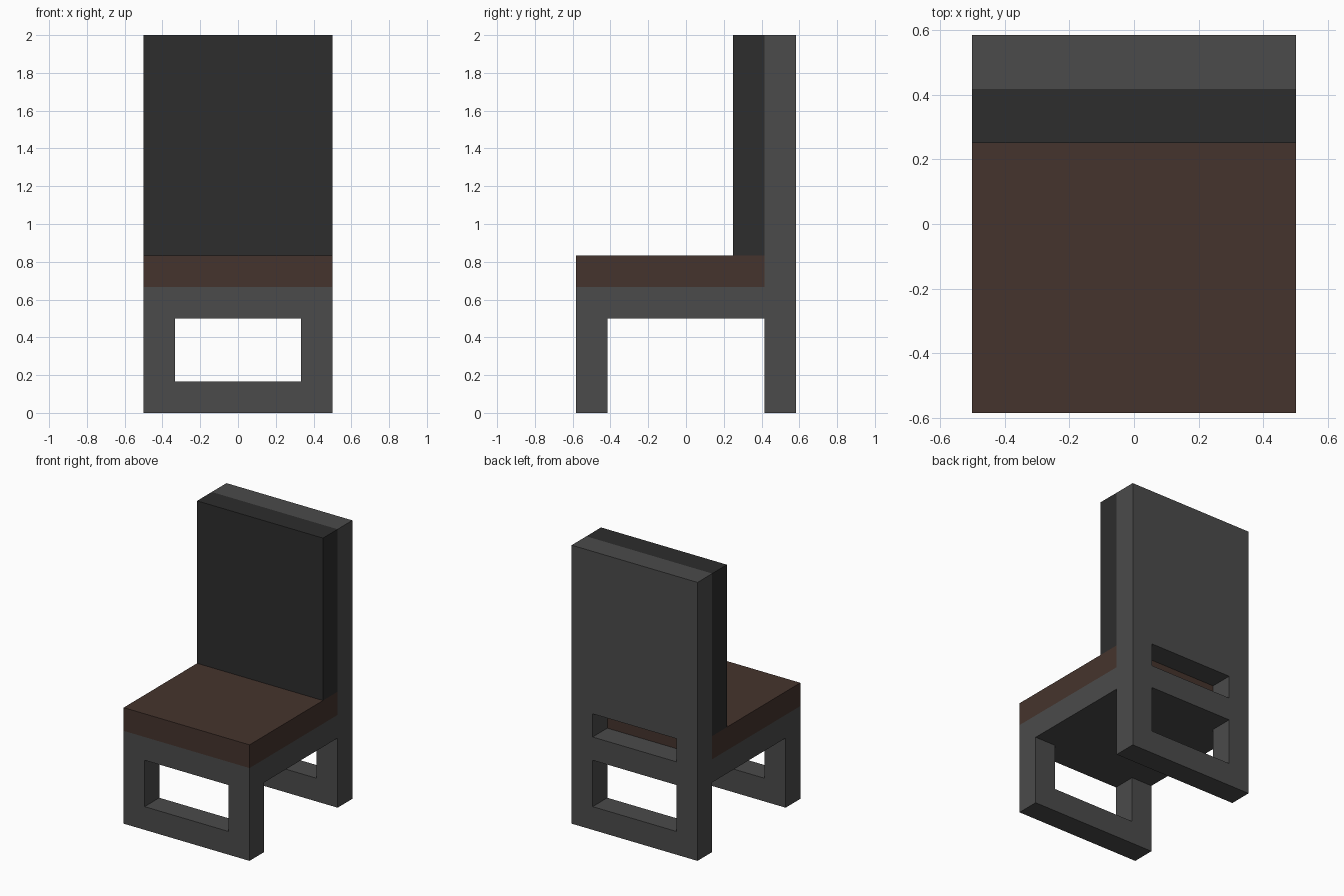
import bpy
from mathutils import Vector

U = 1 / 6  # the chair sits on a module of one sixth

cube = bpy.data.objects.get("Cube")
if cube:
    bpy.data.objects.remove(cube, do_unlink=True)


def make_material(name, rgb):
    mat = bpy.data.materials.new(name)
    mat.use_nodes = True
    mat.diffuse_color = (*rgb, 1)
    mat.node_tree.nodes["Principled BSDF"].inputs["Base Color"].default_value = (*rgb, 1)
    return mat


grey = make_material("frame grey", (0.07, 0.07, 0.07))
charcoal = make_material("backrest charcoal", (0.026, 0.026, 0.026))
brown = make_material("seat brown", (0.06, 0.034, 0.026))


def box(name, low, high, mat):
    """Box between two corners given in modules."""
    low, high = Vector(low) * U, Vector(high) * U
    bpy.ops.mesh.primitive_cube_add(size=1, location=(low + high) / 2)
    obj = bpy.context.object
    obj.name = name
    obj.scale = high - low
    bpy.ops.object.transform_apply(location=False, rotation=False, scale=True)
    obj.data.materials.append(mat)
    return obj


def cut(obj, cutter):
    mod = obj.modifiers.new(cutter.name, "BOOLEAN")
    mod.operation = "DIFFERENCE"
    mod.solver = "EXACT"
    mod.object = cutter
    cutter.hide_render = True
    cutter.hide_set(True)


# Grey frame: front leg panel, tall back panel and the deck joining them
front_panel = box("front_leg_panel", (-3, -3.5, 0), (3, -2.5, 4), grey)
back_panel = box("back_panel", (-3, 2.5, 0), (3, 3.5, 12), grey)
box("seat_deck", (-3, -2.5, 3), (3, 2.5, 4), grey)

# Openings between the legs, and the slot behind the seat
leg_opening = box("leg_opening_cutter", (-2, -4, 1), (2, 4, 3), grey)
back_slot = box("back_slot_cutter", (-2, 2, 4), (2, 4, 5), grey)
cut(front_panel, leg_opening)
cut(back_panel, leg_opening)
cut(back_panel, back_slot)

# Cushions
box("seat", (-3, -3.5, 4), (3, 2.5, 5), brown)
box("backrest", (-3, 1.5, 5), (3, 2.5, 12), charcoal)
